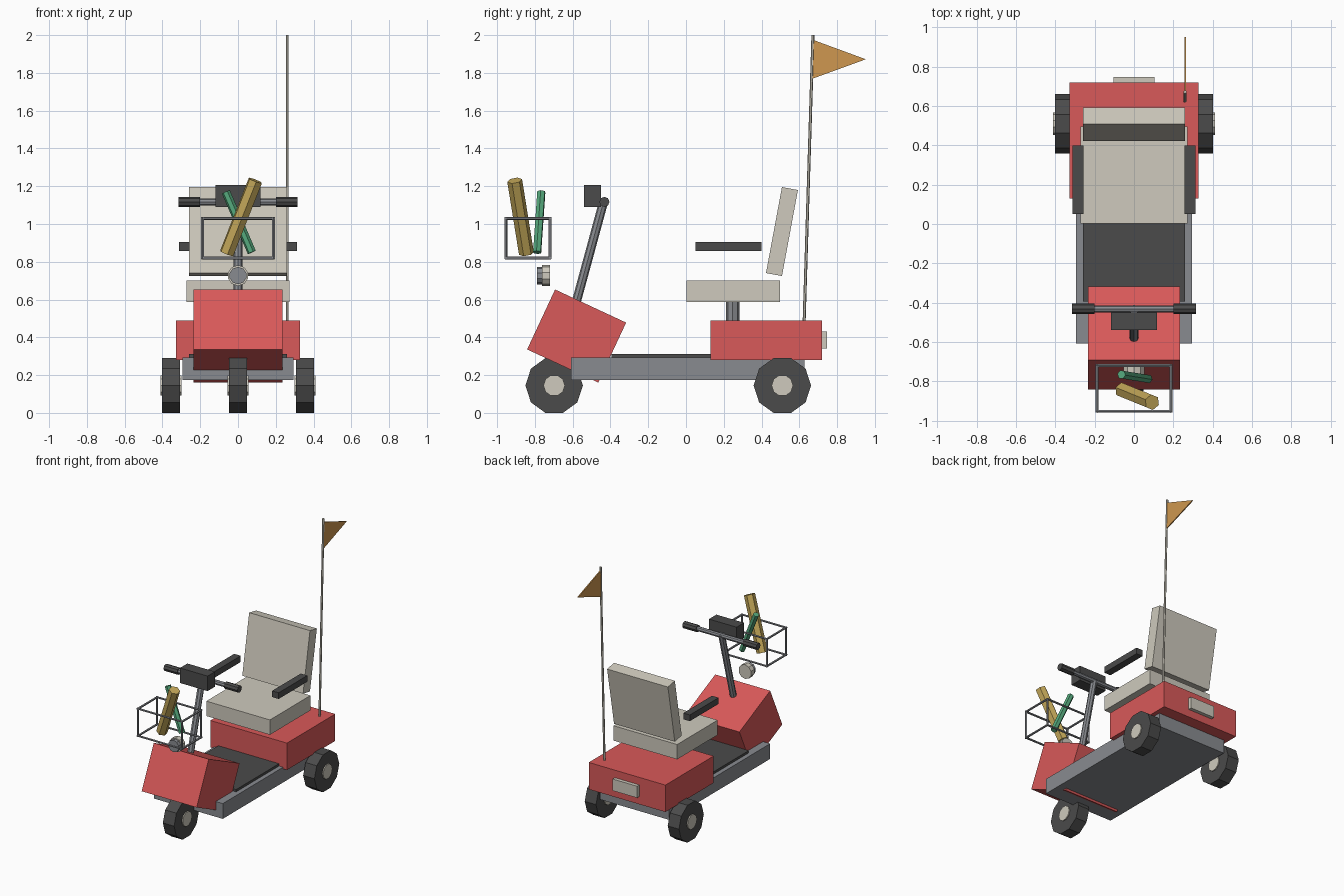
import bpy, bmesh
from math import pi, radians
from mathutils import Vector, Matrix

cube = bpy.data.objects.get("Cube")
if cube:
    bpy.data.objects.remove(cube, do_unlink=True)


def material(name, r, g, b):
    m = bpy.data.materials.new(name)
    m.use_nodes = True
    m.diffuse_color = (r, g, b, 1)
    m.node_tree.nodes["Principled BSDF"].inputs["Base Color"].default_value = (r, g, b, 1)
    return m


red = material("red_paint", 0.69, 0.10, 0.10)
cream = material("cream", 0.62, 0.59, 0.51)
grey = material("grey_metal", 0.25, 0.26, 0.28)
black = material("dark_rubber", 0.07, 0.07, 0.07)
yellow = material("yellow_crust", 0.55, 0.39, 0.10)
green = material("leaf_green", 0.09, 0.39, 0.20)
orange = material("flag_orange", 0.62, 0.31, 0.08)


def finish(name, bm, mat):
    mesh = bpy.data.meshes.new(name)
    bm.to_mesh(mesh)
    bm.free()
    mesh.materials.append(mat)
    ob = bpy.data.objects.new(name, mesh)
    bpy.context.collection.objects.link(ob)
    return ob


def box(name, centre, size, mat, tilt=0):
    """Box with an optional tilt about x, in degrees."""
    bm = bmesh.new()
    bmesh.ops.create_cube(bm, size=1, matrix=Matrix.Diagonal((*size, 1)))
    ob = finish(name, bm, mat)
    ob.location = centre
    ob.rotation_euler.x = radians(tilt)
    return ob


def add_rod(bm, start, end, radius, sides, spin=0):
    a, b = Vector(start), Vector(end)
    turn = (b - a).to_track_quat('Z', 'Y').to_matrix().to_4x4()
    place = Matrix.Translation((a + b) / 2) @ turn @ Matrix.Rotation(spin, 4, 'Z')
    bmesh.ops.create_cone(bm, cap_ends=True, segments=sides, radius1=radius,
                          radius2=radius, depth=(b - a).length, matrix=place)


def rod(name, start, end, radius, mat, sides=8, spin=0):
    bm = bmesh.new()
    add_rod(bm, start, end, radius, sides, spin)
    return finish(name, bm, mat)


# Chassis and bodywork
box("chassis", (0, 0.01, 0.234), (0.59, 1.235, 0.118), grey)
box("floor_mat", (0, -0.12, 0.30), (0.52, 0.55, 0.022), black)
box("rear_body", (0, 0.425, 0.384), (0.656, 0.59, 0.208), red)
box("rear_reflector", (0, 0.73, 0.385), (0.21, 0.035, 0.09), cream)
box("front_cowl", (0, -0.579, 0.407), (0.47, 0.415, 0.35), red, -25)


# Wheels: tyre with a hub showing on both sides
def wheel(name, x, y):
    for part, half, radius, mat in (("tyre", 0.048, 0.152, black), ("hub", 0.056, 0.057, cream)):
        rod(name + "_" + part, (x - half, y, 0.145), (x + half, y, 0.145), radius, mat, 10, pi / 10)


wheel("front_wheel", 0, -0.698)
wheel("left_rear_wheel", 0.355, 0.51)
wheel("right_rear_wheel", -0.355, 0.51)

# Seat
rod("seat_post", (0, 0.247, 0.46), (0, 0.247, 0.62), 0.036, grey)
box("seat_cushion", (0, 0.249, 0.644), (0.544, 0.495, 0.115), cream)
box("seat_back", (0, 0.508, 0.96), (0.52, 0.086, 0.463), cream, -10.5)

# Steering
bar_y, bar_z = -0.432, 1.117
rod("steering_column", (0, -0.618, 0.45), (0, -0.434, 1.127), 0.024, grey)
rod("handlebar", (-0.22, bar_y, bar_z), (0.22, bar_y, bar_z), 0.018, grey)
box("console", (0, -0.495, 1.148), (0.236, 0.09, 0.116), black)

# Armrests and grips on each side
for side, s in (("left", 1), ("right", -1)):
    box(side + "_armrest", (s * 0.285, 0.225, 0.88), (0.056, 0.35, 0.048), black)
    rod(side + "_grip", (s * 0.2, bar_y, bar_z), (s * 0.316, bar_y, bar_z), 0.027, black)

# Headlight
rod("headlight_housing", (0, -0.762, 0.727), (0, -0.72, 0.727), 0.055, cream, 10)
rod("headlight_lens", (0, -0.788, 0.727), (0, -0.755, 0.727), 0.046, grey, 10)

# Wire basket: the twelve edges of a box
low, high = (-0.188, -0.953, 0.82), (0.188, -0.72, 1.03)
bm = bmesh.new()
for axis in range(3):
    u, v = [i for i in range(3) if i != axis]
    for cu in (low[u], high[u]):
        for cv in (low[v], high[v]):
            a, b = [0, 0, 0], [0, 0, 0]
            a[u] = b[u] = cu
            a[v] = b[v] = cv
            a[axis], b[axis] = low[axis] - 0.006, high[axis] + 0.006
            add_rod(bm, a, b, 0.008, 6)
finish("basket", bm, grey)

# Groceries
rod("bread_stick", (-0.06, -0.845, 0.845), (0.092, -0.907, 1.23), 0.04, yellow, 6)
rod("green_stalk", (0.073, -0.788, 0.85), (-0.064, -0.766, 1.17), 0.023, green, 6)

# Flag on its pole
rod("flag_pole", (0.26, 0.625, 0.47), (0.26, 0.672, 2.0), 0.008, cream, 6)
bm = bmesh.new()
corners = [bm.verts.new((0.256, y, z)) for y, z in ((0.672, 1.975), (0.666, 1.768), (0.952, 1.872))]
face = bm.faces.new(corners)
grown = bmesh.ops.extrude_face_region(bm, geom=[face])["geom"]
bmesh.ops.translate(bm, vec=(0.008, 0, 0), verts=[g for g in grown if isinstance(g, bmesh.types.BMVert)])
bmesh.ops.recalc_face_normals(bm, faces=bm.faces)
finish("flag", bm, orange)
